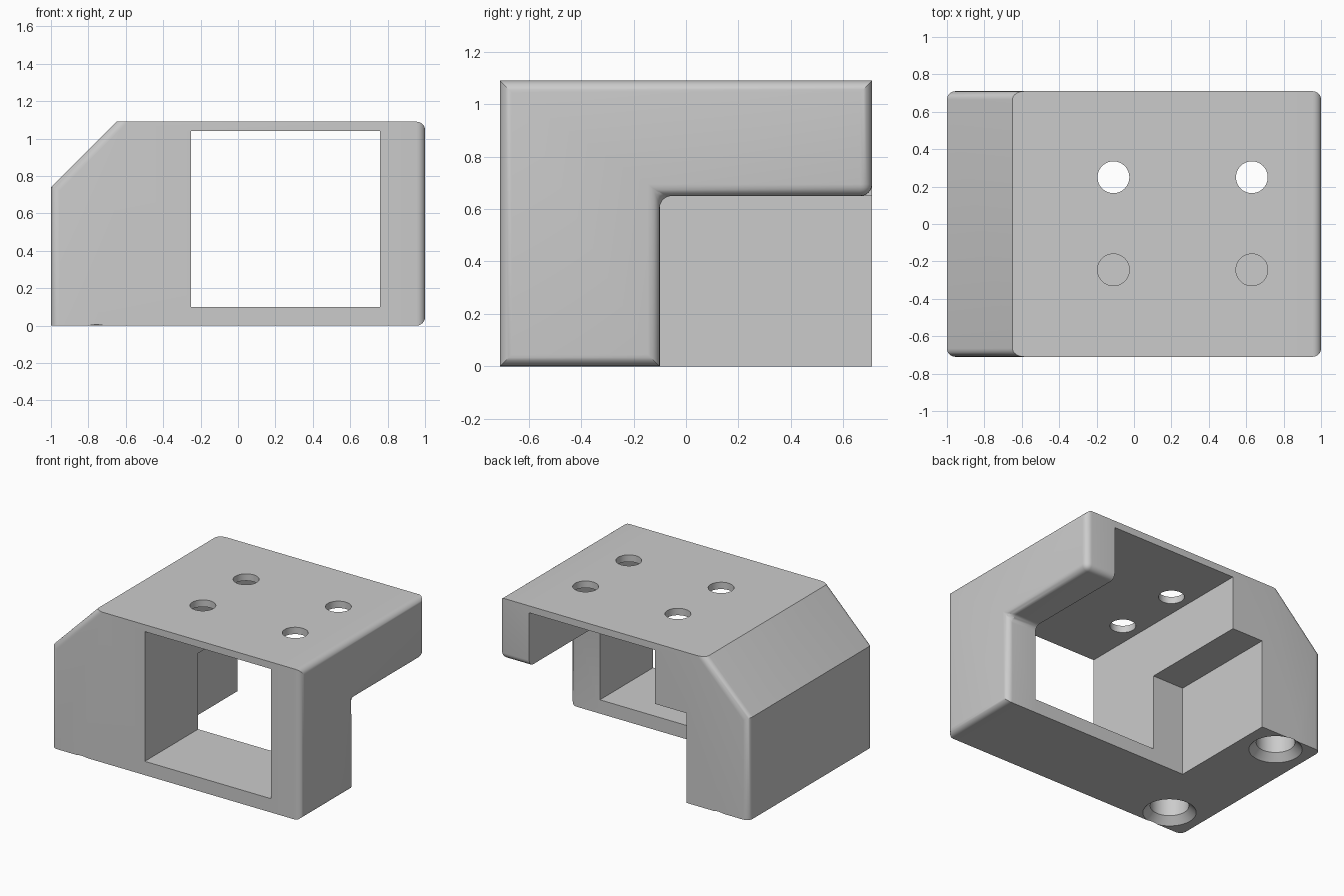
import bpy, bmesh, math
from mathutils import Vector

cube = bpy.data.objects.get("Cube")
if cube:
    bpy.data.objects.remove(cube, do_unlink=True)

DEPTH, TOP, RADIUS = 0.71, 1.09, 0.045
STEP_Y, STEP_Z = -0.1, 0.65
WIN_L, WIN_R, WIN_B, WIN_T = -0.25, 0.76, 0.1, 1.04

grey = bpy.data.materials.new("plain grey")
grey.use_nodes = True
colour = (0.6, 0.6, 0.6, 1)
grey.diffuse_color = colour
grey.node_tree.nodes["Principled BSDF"].inputs["Base Color"].default_value = colour


def make_object(name, bm):
    bmesh.ops.recalc_face_normals(bm, faces=bm.faces)
    mesh = bpy.data.meshes.new(name)
    bm.to_mesh(mesh)
    bm.free()
    mesh.materials.append(grey)
    obj = bpy.data.objects.new(name, mesh)
    bpy.context.collection.objects.link(obj)
    return obj


def prism(points, sweep):
    """Extrude a closed outline along a vector."""
    bm = bmesh.new()
    face = bm.faces.new([bm.verts.new(p) for p in points])
    ext = bmesh.ops.extrude_face_region(bm, geom=[face])
    verts = [v for v in ext["geom"] if isinstance(v, bmesh.types.BMVert)]
    bmesh.ops.translate(bm, verts=verts, vec=Vector(sweep))
    bmesh.ops.recalc_face_normals(bm, faces=bm.faces)
    return bm


def round_edges(bm, rule):
    edges = [e for e in bm.edges if rule(e.verts[0].co, e.verts[1].co)]
    bmesh.ops.bevel(bm, geom=edges, offset=RADIUS, offset_type='OFFSET', segments=6,
                    profile=0.5, affect='EDGES', clamp_overlap=False)


def box(name, x0, x1, y0, y1, z0, z1):
    pts = [(x0, y0, z0), (x1, y0, z0), (x1, y0, z1), (x0, y0, z1)]
    return make_object(name, prism(pts, (0, y1 - y0, 0)))


def lathe(name, x, y, rings):
    """Closed round solid from (radius, height) rings."""
    bm = bmesh.new()
    n = 48
    loops = [[bm.verts.new((x + r * math.cos(math.tau * i / n),
                            y + r * math.sin(math.tau * i / n), z)) for i in range(n)]
             for r, z in rings]
    for a, b in zip(loops, loops[1:]):
        for i in range(n):
            j = (i + 1) % n
            bm.faces.new((a[i], a[j], b[j], b[i]))
    bm.faces.new(loops[0])
    bm.faces.new(loops[-1])
    return make_object(name, bm)


def combine(target, tool, operation):
    mod = target.modifiers.new("combine", 'BOOLEAN')
    mod.operation, mod.solver, mod.object = operation, 'EXACT', tool
    with bpy.context.temp_override(object=target, active_object=target):
        bpy.ops.object.modifier_apply(modifier=mod.name)
    bpy.data.objects.remove(tool, do_unlink=True)


def near(a, b):
    return abs(a - b) < 0.001


# Main block with a sloped corner, its outer edges rounded
outline = [(-1, 0), (WIN_R, 0), (WIN_R, TOP), (-0.65, TOP), (-1, 0.74)]
bm = prism([(x, -DEPTH, z) for x, z in outline], (0, 2 * DEPTH, 0))
round_edges(bm, lambda a, b: near(a.y, b.y) and not near(a.z, b.z)
            and max(a.x, b.x) < -0.6)
housing = make_object("bracket_housing", bm)

# Through window, open on the side that the end wall closes
combine(housing, box("window_cutter", WIN_L, 2, -1, 1, WIN_B, WIN_T), 'DIFFERENCE')
# Low clearance at the back
combine(housing, box("step_cutter", -0.5, 2, STEP_Y, 1, -1, STEP_Z), 'DIFFERENCE')

# Stepped end wall with a rounded rim
steps = [(-DEPTH, 0), (STEP_Y, 0), (STEP_Y, STEP_Z), (DEPTH, STEP_Z),
         (DEPTH, TOP), (-DEPTH, TOP)]
bm = prism([(WIN_R, y, z) for y, z in steps], (1 - WIN_R, 0, 0))
round_edges(bm, lambda a, b: (near(a.x, 1) and near(b.x, 1))
            or (near(a.z, STEP_Z) and near(b.z, STEP_Z) and near(a.y, b.y)))
combine(housing, make_object("end_wall", bm), 'UNION')

# Four screw holes in the top plate
for x in (-0.11, 0.63):
    for y in (-0.245, 0.25):
        combine(housing, lathe("top_hole_cutter", x, y, [(0.085, 1), (0.085, 1.2)]),
                'DIFFERENCE')

# Two countersunk blind holes underneath
for y in (-0.54, 0.54):
    rings = [(0.175, -0.1), (0.175, 0), (0.127, 0.05), (0.127, 0.4)]
    combine(housing, lathe("bottom_hole_cutter", -0.757, y, rings), 'DIFFERENCE')

# One material, smooth fillets and sharp corners
housing.data.materials.clear()
housing.data.materials.append(grey)
for o in bpy.context.selected_objects:
    o.select_set(False)
housing.select_set(True)
bpy.context.view_layer.objects.active = housing
bpy.ops.object.shade_smooth_by_angle(angle=math.radians(30))
